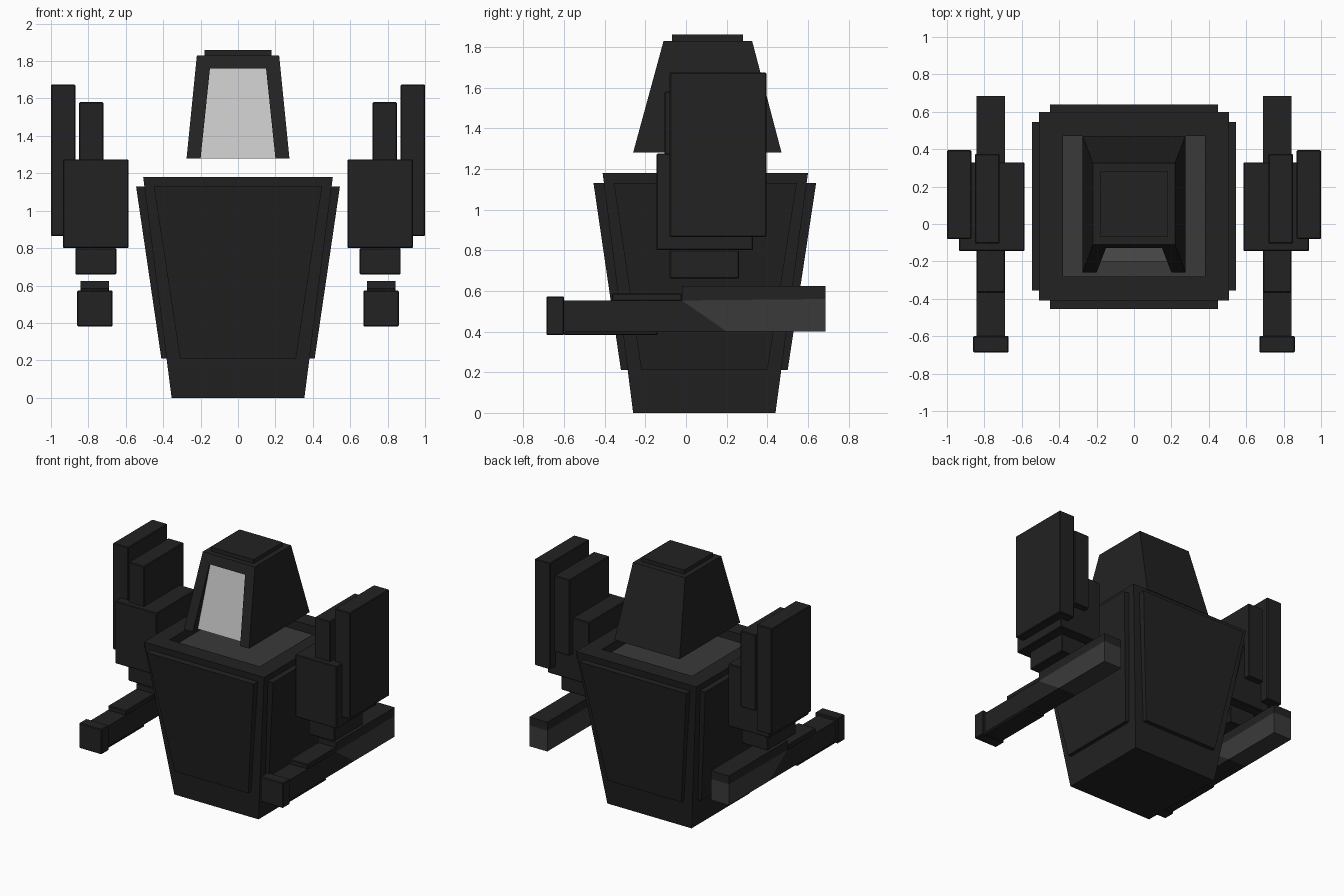
import bpy, bmesh

if "Cube" in bpy.data.objects:
    bpy.data.objects.remove(bpy.data.objects["Cube"])


def material(name, v):
    m = bpy.data.materials.new(name)
    m.diffuse_color = (v, v, v, 1)
    m.use_nodes = True
    m.node_tree.nodes["Principled BSDF"].inputs["Base Color"].default_value = m.diffuse_color
    return m


DARK = material("dark", 0.016)
GREY = material("grey", 0.042)
LIGHT = material("light", 0.55)


def mesh_object(name, verts, faces, mat):
    bm = bmesh.new()
    vs = [bm.verts.new(v) for v in verts]
    for f in faces:
        bm.faces.new([vs[i] for i in f])
    bmesh.ops.recalc_face_normals(bm, faces=bm.faces)
    me = bpy.data.meshes.new(name)
    bm.to_mesh(me)
    bm.free()
    ob = bpy.data.objects.new(name, me)
    bpy.context.collection.objects.link(ob)
    me.materials.append(mat)
    return ob


def loft(name, rings, mat=DARK):
    """Loft rectangles given as (x0, x1, y0, y1, z), capped at both ends."""
    verts, faces = [], [(3, 2, 1, 0)]
    for x0, x1, y0, y1, z in rings:
        verts += [(x0, y0, z), (x1, y0, z), (x1, y1, z), (x0, y1, z)]
    for r in range(len(rings) - 1):
        for i in range(4):
            a, b = r * 4 + i, r * 4 + (i + 1) % 4
            faces.append((a, b, b + 4, a + 4))
    n = len(verts)
    faces.append((n - 4, n - 3, n - 2, n - 1))
    return mesh_object(name, verts, faces, mat)


def mirror_bevel(ob, bevel=0.005):
    # repeat the part on the other side of the model
    if bevel:
        b = ob.modifiers.new("bevel", "BEVEL")
        b.width, b.segments = bevel, 1
    ob.modifiers.new("mirror", "MIRROR")


def arm_box(name, x0, x1, y0, y1, z0, z1):
    mirror_bevel(loft(name, [(x0, x1, y0, y1, z0), (x0, x1, y0, y1, z1)]))


def arm_profile(name, x0, x1, profile, mat):
    n = len(profile)
    verts = [(x, y, z) for x in (x0, x1) for y, z in profile]
    faces = [tuple(range(n)), tuple(range(n, 2 * n))]
    faces += [(i, (i + 1) % n, (i + 1) % n + n, i + n) for i in range(n)]
    mirror_bevel(mesh_object(name, verts, faces, mat), 0)


# Tapered body with a shallow well in the top
loft("body", [(-.355, .355, -.26, .44, 0), (-.507, .507, -.41, .60, 1.18),
              (-.38, .38, -.28, .47, 1.18), (-.38, .38, -.28, .47, 1.11)])
loft("well_floor", [(-.38, .38, -.28, .47, 1.10), (-.38, .38, -.28, .47, 1.115)], GREY)

# Raised panels on the four sides
loft("front_panel", [(-.31, .31, -.32, -.25, .21), (-.45, .45, -.455, -.38, 1.13)])
loft("back_panel", [(-.31, .31, .43, .50, .21), (-.45, .45, .57, .64, 1.13)])
mirror_bevel(loft("side_panel", [(.35, .41, -.22, .40, .21),
                                 (.48, .545, -.355, .545, 1.13)]), 0)

# Head with an open-bottomed notch in its front
head_verts = [(-.275, -.26, 1.28), (.275, -.26, 1.28), (.275, .47, 1.28), (-.275, .47, 1.28),
              (-.22, -.11, 1.83), (.22, -.11, 1.83), (.22, .325, 1.83), (-.22, .325, 1.83),
              (-.20, -.26, 1.28), (.20, -.26, 1.28), (.15, -.129, 1.76), (-.15, -.129, 1.76),
              (-.20, -.20, 1.28), (.20, -.20, 1.28), (.15, -.12, 1.76), (-.15, -.12, 1.76)]
head_faces = [(4, 5, 6, 7), (1, 2, 6, 5), (2, 3, 7, 6), (3, 0, 4, 7),
              (0, 8, 11, 4), (11, 10, 5, 4), (9, 1, 5, 10),
              (8, 12, 15, 11), (10, 11, 15, 14), (9, 10, 14, 13),
              (12, 13, 14, 15), (0, 3, 2, 1, 9, 13, 12, 8)]
head = mesh_object("head", head_verts, head_faces, DARK)
head.data.materials.append(LIGHT)
head.data.polygons[10].material_index = 1
loft("head_cap", [(-.18, .18, -.07, .28, 1.82), (-.18, .18, -.07, .28, 1.86)])

# Shoulders and upper arms
arm_box("outer_shoulder_plate", .87, 1.0, -.08, .395, .865, 1.675)
arm_box("inner_shoulder_plate", .72, .85, -.105, .375, 1.0, 1.58)
arm_box("shoulder", .585, .935, -.145, .33, .80, 1.275)
arm_box("upper_arm", .65, .87, -.08, .26, .66, .80)

# Forearms: barrel, muzzle, top slab, rear block
X0, X1 = .69, .842
arm_profile("forearm_barrel", X0, X1, [(-.60, .40), (.20, .40), (-.02, .553), (-.60, .553)], DARK)
arm_profile("forearm_rear", X0, X1, [(.20, .40), (.685, .40), (.685, .56), (-.02, .553)], GREY)
arm_profile("forearm_rear_top", X0, X1, [(-.02, .553), (.685, .56), (.685, .623), (-.02, .623)], DARK)
arm_box("forearm_slab", X0, X1, -.365, -.02, .55, .587)
arm_box("forearm_underplate", X0, X1, -.60, -.14, .382, .402)
arm_box("muzzle", .67, .86, -.687, -.60, .382, .573)
